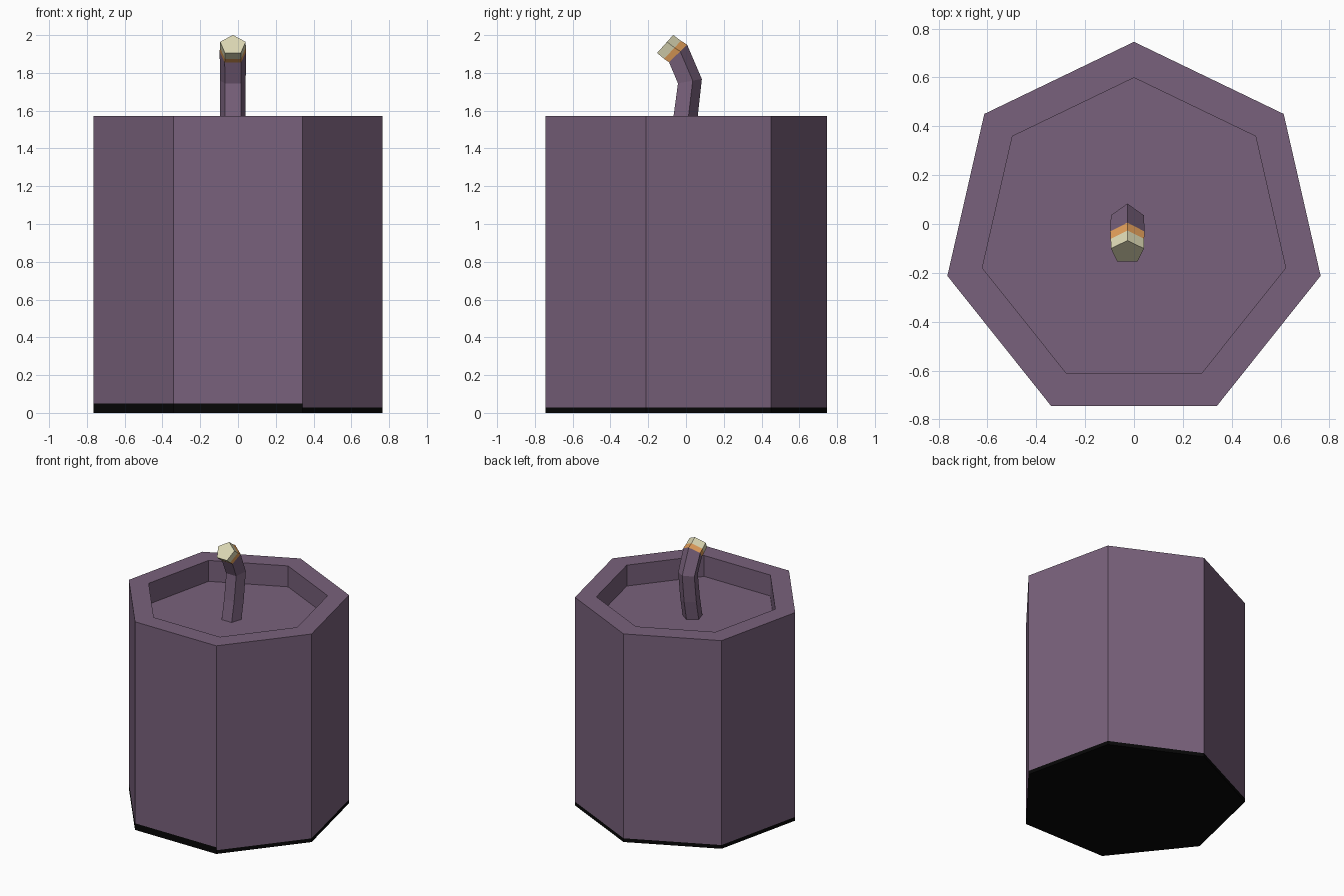
import bpy, bmesh, math
from mathutils import Vector

if "Cube" in bpy.data.objects:
    bpy.data.objects.remove(bpy.data.objects["Cube"])


def material(name, color):
    m = bpy.data.materials.new(name)
    m.diffuse_color = (*color, 1)
    m.use_nodes = True
    m.node_tree.nodes["Principled BSDF"].inputs["Base Color"].default_value = m.diffuse_color
    return m


purple = material("plum wax", (0.19, 0.12, 0.20))
black = material("black base", (0.002, 0.002, 0.002))
cream = material("cream tip", (0.72, 0.69, 0.46))
orange = material("orange ember", (0.75, 0.34, 0.10))


def ring(bm, sides, radius, center, tilt=0.0):
    """Polygon with a corner towards +y, tilted forward about x."""
    out = []
    for i in range(sides):
        a = 2 * math.pi * i / sides
        u, v = -radius * math.sin(a), radius * math.cos(a)
        out.append(bm.verts.new(Vector(center) + Vector(
            (u, v * math.cos(tilt), v * math.sin(tilt)))))
    return out


def loft(name, sides, rings, mats, rule):
    """Skin stacked rings, cap both ends, colour by rule(segment, face)."""
    bm = bmesh.new()
    loops = [ring(bm, sides, *r) for r in rings]
    made = [(-1, bm.faces.new(loops[0][::-1]))]
    for k in range(len(loops) - 1):
        a, b = loops[k], loops[k + 1]
        for i in range(sides):
            j = (i + 1) % sides
            made.append((k, bm.faces.new((a[i], a[j], b[j], b[i]))))
    made.append((len(loops), bm.faces.new(loops[-1])))
    bm.normal_update()
    for k, f in made:
        f.material_index = rule(k, f)
    me = bpy.data.meshes.new(name)
    bm.to_mesh(me)
    bm.free()
    for m in mats:
        me.materials.append(m)
    ob = bpy.data.objects.new(name, me)
    bpy.context.collection.objects.link(ob)
    return ob


# Seven-sided candle body: walls, rim, recessed floor; sooty bottom edge
def body_rule(k, f):
    n = f.normal
    front_left = n.y < -0.5 and n.x < 0.1
    return 1 if k <= 0 or (k == 1 and front_left) else 0


CY = -0.038
loft("candle_body", 7, [
    (0.784, (0, CY, 0)),
    (0.784, (0, CY, 0.028)),
    (0.784, (0, CY, 0.05)),
    (0.784, (0, CY, 1.573)),
    (0.637, (0, CY, 1.573)),
    (0.637, (0, CY, 1.415)),
], [purple, black], body_rule)

# Five-sided wick bending forward, with ember band and pale tip
WX = -0.027
loft("wick", 5, [
    (0.071, (WX, -0.04, 1.41), -0.08),
    (0.071, (WX, -0.010, 1.56), 0.0),
    (0.071, (WX, 0.014, 1.755), 0.18),
    (0.074, (WX, -0.047, 1.898), 0.78),
    (0.072, (WX, -0.076, 1.917), 0.82),
    (0.071, (WX, -0.115, 1.948), 0.84),
], [purple, orange, cream], lambda k, f: 0 if k < 3 else (1 if k == 3 else 2))
